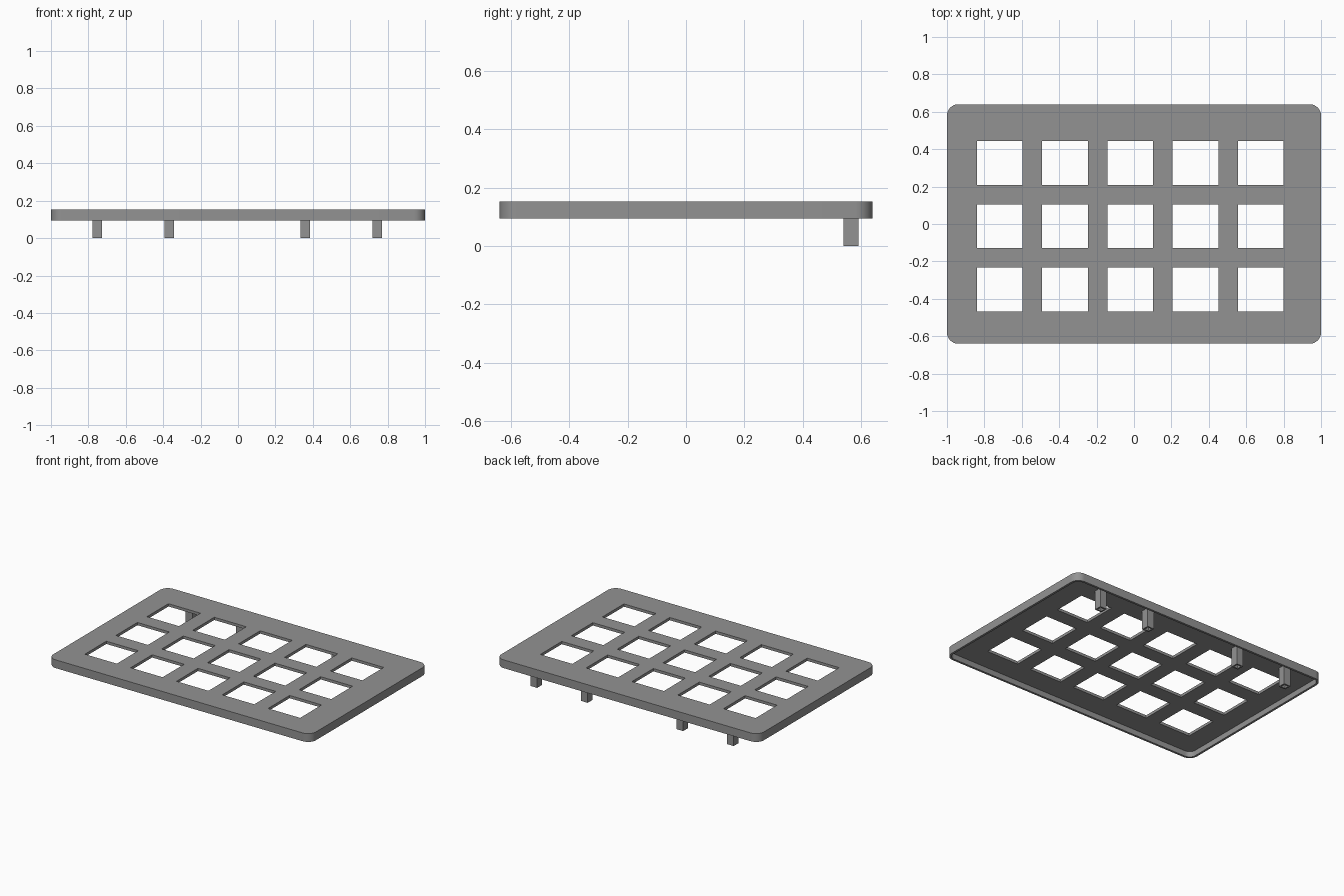
import bpy, bmesh, math

if "Cube" in bpy.data.objects:
    bpy.data.objects.remove(bpy.data.objects["Cube"])

TOP, RIM = 0.152, 0.095      # slab height range
LID, WALL = 0.019, 0.015     # sheet thickness of top and skirt
HX, HY, R = 1.0, 0.64, 0.06  # half sizes and corner radius

grey = bpy.data.materials.new("mid grey")
grey.diffuse_color = (0.29, 0.29, 0.29, 1)
grey.use_nodes = True
grey.node_tree.nodes["Principled BSDF"].inputs["Base Color"].default_value = grey.diffuse_color


def finish(name, bm):
    bmesh.ops.recalc_face_normals(bm, faces=bm.faces)
    me = bpy.data.meshes.new(name)
    bm.to_mesh(me)
    bm.free()
    me.materials.append(grey)
    ob = bpy.data.objects.new(name, me)
    bpy.context.collection.objects.link(ob)
    return ob


def add_prism(bm, pts, z0, z1):
    face = bm.faces.new([bm.verts.new((x, y, z0)) for x, y in pts])
    ext = bmesh.ops.extrude_face_region(bm, geom=[face])["geom"]
    bmesh.ops.translate(bm, vec=(0, 0, z1 - z0),
                        verts=[v for v in ext if isinstance(v, bmesh.types.BMVert)])


def rect(cx, cy, w, h):
    return [(cx + sx * w / 2, cy + sy * h / 2)
            for sx, sy in ((-1, -1), (1, -1), (1, 1), (-1, 1))]


def rounded(hx, hy, r, n=8):
    pts = []
    for q, (sx, sy) in enumerate(((1, 1), (-1, 1), (-1, -1), (1, -1))):
        for i in range(n + 1):
            a = math.pi / 2 * (q + i / n)
            pts.append((sx * (hx - r) + r * math.cos(a), sy * (hy - r) + r * math.sin(a)))
    return pts


def prism(name, pts, z0, z1):
    bm = bmesh.new()
    add_prism(bm, pts, z0, z1)
    return finish(name, bm)


# Rounded cover, hollow underneath
cover = prism("cover", rounded(HX, HY, R), RIM, TOP)
hollow = prism("hollow_cutter", rounded(HX - WALL, HY - WALL, R - WALL), RIM - 0.05, TOP - LID)

# Five by three window openings
bm = bmesh.new()
for i in range(5):
    for j in range(3):
        add_prism(bm, rect(-0.718 + 0.349 * i, -0.35 + 0.338 * j, 0.244, 0.234), RIM, TOP + 0.05)
windows = finish("window_cutter", bm)

for cutter in (hollow, windows):
    cutter.hide_render = True
    mod = cover.modifiers.new(cutter.name, "BOOLEAN")
    mod.operation, mod.solver, mod.object = "DIFFERENCE", "EXACT", cutter
bpy.context.view_layer.objects.active = cover
cover.select_set(True)
for mod in list(cover.modifiers):
    bpy.ops.object.modifier_apply(modifier=mod.name)
for cutter in (hollow, windows):
    bpy.data.objects.remove(cutter)
bpy.ops.object.shade_smooth_by_angle(angle=math.radians(30))

# Four square posts near the back edge, each with a blind socket
for n, x in enumerate((-0.752, -0.367, 0.36, 0.745)):
    bm = bmesh.new()
    add_prism(bm, rect(x, 0.566, 0.052, 0.052), 0, TOP - LID)
    bm.normal_update()
    base = min(bm.faces, key=lambda f: f.calc_center_median().z)
    bmesh.ops.inset_individual(bm, faces=[base], thickness=0.014)
    ext = bmesh.ops.extrude_face_region(bm, geom=[base])["geom"]
    bmesh.ops.translate(bm, vec=(0, 0, 0.08),
                        verts=[v for v in ext if isinstance(v, bmesh.types.BMVert)])
    bmesh.ops.delete(bm, geom=[base] if base.is_valid else [], context="FACES_ONLY")
    finish(f"post_{n + 1}", bm)
